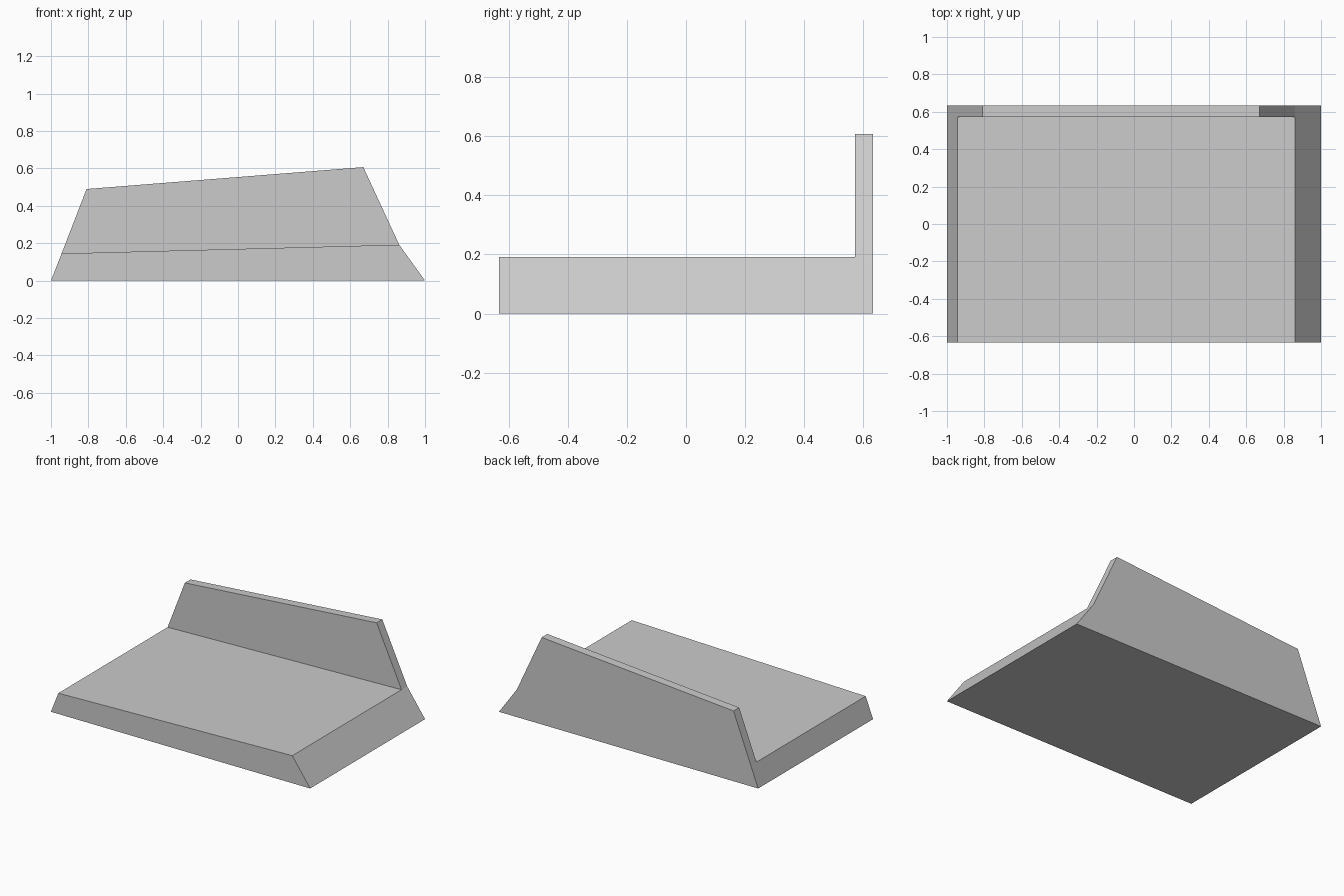
import bpy
import bmesh

default_cube = bpy.data.objects.get("Cube")
if default_cube:
    bpy.data.objects.remove(default_cube, do_unlink=True)

# Plain grey material
grey = bpy.data.materials.new("plain grey")
grey.use_nodes = True
colour = (0.6, 0.6, 0.6, 1)
grey.diffuse_color = colour
grey.node_tree.nodes["Principled BSDF"].inputs["Base Color"].default_value = colour

# Cross-sections of the slab and the upper edge of the rear wall (x, z)
slab = [(-1, 0), (1, 0), (0.862, 0.192), (-0.943, 0.145)]
wall_top = [(0.67, 0.607), (-0.81, 0.49)]
FRONT, WALL, BACK = -0.633, 0.571, 0.633

bm = bmesh.new()

# Slab lofted through three stations, divided where the wall begins
rings = [[bm.verts.new((x, y, z)) for x, z in slab] for y in (FRONT, WALL, BACK)]
bm.faces.new(rings[0])
bm.faces.new(reversed(rings[-1]))
for near, far in zip(rings, rings[1:]):
    for i in range(4):
        j = (i + 1) % 4
        if near is rings[1] and i == 2:
            continue  # opening that the wall rises from
        bm.faces.new((near[i], far[i], far[j], near[j]))

# Rear wall rising from the opening
near, far = [[bm.verts.new((x, y, z)) for x, z in wall_top] for y in (WALL, BACK)]
foot = [rings[1][2], rings[2][2], rings[2][3], rings[1][3]]
rim = [near[0], far[0], far[1], near[1]]
for i in range(4):
    j = (i + 1) % 4
    bm.faces.new((foot[i], foot[j], rim[j], rim[i]))
bm.faces.new(rim)

bmesh.ops.recalc_face_normals(bm, faces=bm.faces)
mesh = bpy.data.meshes.new("slab_with_rear_wall")
bm.to_mesh(mesh)
bm.free()
mesh.materials.append(grey)
body = bpy.data.objects.new("slab_with_rear_wall", mesh)
bpy.context.collection.objects.link(body)
